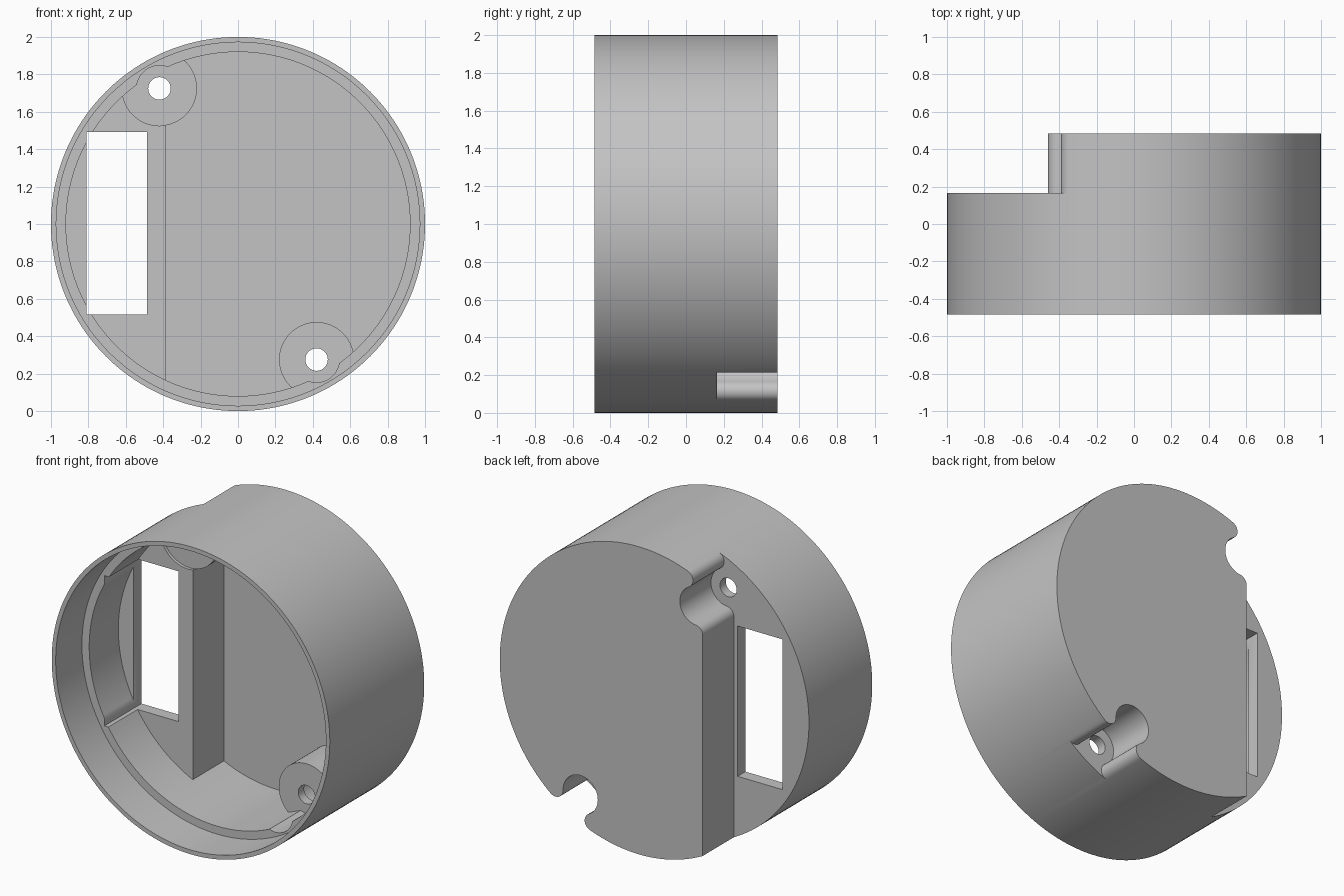
import bpy
import bmesh
import math
from math import cos, sin, pi, atan2, hypot

cube = bpy.data.objects.get("Cube")
if cube:
    bpy.data.objects.remove(cube, do_unlink=True)

grey = bpy.data.materials.new("plain grey")
grey.use_nodes = True
grey.diffuse_color = (0.55, 0.55, 0.55, 1)
grey.node_tree.nodes["Principled BSDF"].inputs["Base Color"].default_value = (0.55, 0.55, 0.55, 1)


def arc(cx, cz, r, a0, a1, n=16):
    """Points along an arc in the x-z plane."""
    return [(cx + r * cos(a0 + (a1 - a0) * i / n), cz + r * sin(a0 + (a1 - a0) * i / n))
            for i in range(n + 1)]


def circle(cx, cz, r, n=64):
    return arc(cx, cz, r, 0, 2 * pi, n)[:-1]


def rect(x0, x1, z0, z1):
    return [(x0, z0), (x1, z0), (x1, z1), (x0, z1)]


def prism(name, pts, y0, y1):
    """Extrude an x-z outline along y."""
    bm = bmesh.new()
    face = bm.faces.new([bm.verts.new((x, y0, z)) for x, z in pts])
    ext = bmesh.ops.extrude_face_region(bm, geom=[face])["geom"]
    verts = [v for v in ext if isinstance(v, bmesh.types.BMVert)]
    bmesh.ops.translate(bm, verts=verts, vec=(0, y1 - y0, 0))
    bmesh.ops.recalc_face_normals(bm, faces=bm.faces)
    mesh = bpy.data.meshes.new(name)
    bm.to_mesh(mesh)
    bm.free()
    mesh.materials.append(grey)
    obj = bpy.data.objects.new(name, mesh)
    bpy.context.collection.objects.link(obj)
    return obj


def cut(target, cutter):
    """Subtract the cutter, then discard it."""
    mod = target.modifiers.new("cut", 'BOOLEAN')
    mod.operation = 'DIFFERENCE'
    mod.solver = 'EXACT'
    mod.object = cutter
    bpy.context.view_layer.update()
    dg = bpy.context.evaluated_depsgraph_get()
    mesh = bpy.data.meshes.new_from_object(target.evaluated_get(dg))
    target.modifiers.clear()
    target.data = mesh
    bpy.data.objects.remove(cutter, do_unlink=True)


FRONT, BACK = -0.485, 0.485
STEP, WALL = 0.165, 0.08       # rear step plane, wall thickness
SEAT = 0.105                   # inner face of the screw seats
SX, SZ = 0.42, 0.725           # screw offset from the axis
POCKET, FILLET = 0.125, 0.055
screws = [(-SX, 1 + SZ), (SX, 1 - SZ)]

# Drum body
body = prism("housing", circle(0, 1, 1, 160), FRONT, BACK)

# Lip offsets: fillet circle tangent to both the pocket and the outer wall
rad = hypot(SX, SZ)
reach = POCKET + FILLET
lip_v = ((1 - FILLET) ** 2 - rad ** 2 - reach ** 2) / (2 * rad)
lip_u = math.sqrt(reach ** 2 - lip_v ** 2)


def lip(cx, cz, side):
    """Rounded lip from the pocket out to the drum surface."""
    dx, dz = cx / rad, (cz - 1) / rad
    tx, tz = dz * side, -dx * side
    fx, fz = cx + dx * lip_v + tx * lip_u, cz + dz * lip_v + tz * lip_u
    a0 = atan2(cz - fz, cx - fx)
    a1 = atan2(fz - 1, fx)
    turn = (a1 - a0 + pi) % (2 * pi) - pi
    pts = arc(fx, fz, FILLET, a0, a0 + turn, 10)
    pts.append((1.2 * cos(a1), 1 + 1.2 * sin(a1)))
    return pts, a0 + pi


# Lower screw notch, open to the rim
lx, lz = screws[1]
lip_a, ang_a = lip(lx, lz, 1)
lip_b, ang_b = lip(lx, lz, -1)
# sweep through the side facing the axis
mid = atan2(1 - lz, -lx)
half = abs((ang_a - mid + pi) % (2 * pi) - pi)
sign = 1 if (ang_a - mid + pi) % (2 * pi) - pi > 0 else -1
inner = arc(lx, lz, POCKET, mid + sign * half, mid - sign * half, 32)
cut(body, prism("notch_cutter", lip_a[::-1] + inner[1:-1] + lip_b, STEP, 1))

# Flat rear step with the upper screw notch running into it
ux, uz = screws[0]
wall_x = -0.46
fx = wall_x + FILLET
fz = uz - math.sqrt(reach ** 2 - (fx - ux) ** 2)
touch = atan2(uz - fz, ux - fx)
upper, ang_u = lip(ux, uz, 1)
start = touch - pi
end = start + (ang_u - start) % (2 * pi)
outline = [(-1.5, -0.5), (wall_x, -0.5)]
outline += arc(fx, fz, FILLET, pi, touch, 10)
outline += arc(ux, uz, POCKET, start, end, 32)[1:-1]
outline += upper + [(-0.5, 2.5), (-1.5, 2.5)]
cut(body, prism("step_cutter", outline, STEP, 1))

# Cavity core: round bore, shallow on the stepped side, with screw seats
core = prism("cavity_core", circle(0, 1, 0.92, 160), FRONT - 0.2, BACK - WALL)
slab = prism("slab", rect(-1.3, wall_x + WALL - 0.005, -0.3, 2.3), STEP - WALL, 1)
cut(slab, prism("seat_recess", circle(*screws[0], 0.2), -0.1, SEAT + 0.03))
cut(core, slab)
for x, z in screws:
    cut(core, prism("seat", circle(x, z, 0.2005), SEAT, 1))
cut(body, core)

# Front lip recess
cut(body, prism("lip_cutter", circle(0, 1, 0.972, 160), FRONT - 0.2, -0.215))

# Screw head clearance and screw holes
for x, z in screws:
    cut(body, prism("clearance", circle(x, z, 0.122), FRONT - 0.3, SEAT))
    cut(body, prism("hole", circle(x, z, 0.06, 40), FRONT - 0.3, 1))

# Rectangular window
cut(body, prism("window", rect(-0.81, -0.487, 0.515, 1.492), FRONT - 0.3, 1))

bpy.ops.object.select_all(action='DESELECT')
body.select_set(True)
bpy.context.view_layer.objects.active = body
bpy.ops.object.shade_smooth_by_angle(angle=math.radians(30))
